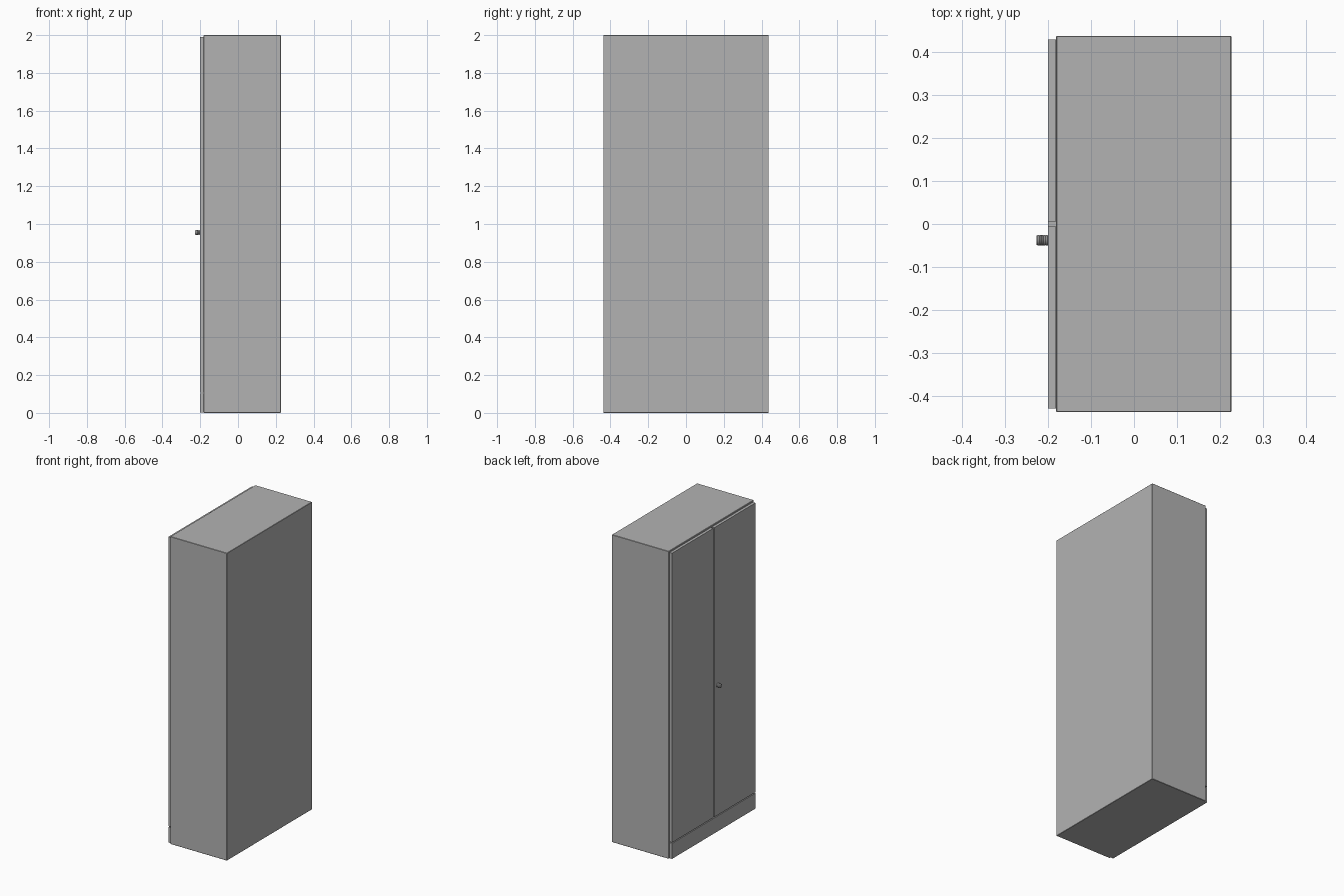
import bpy, bmesh, math
from mathutils import Matrix

old = bpy.data.objects.get("Cube")
if old:
    bpy.data.objects.remove(old, do_unlink=True)


def make_material(name, rgb):
    m = bpy.data.materials.new(name)
    m.use_nodes = True
    m.diffuse_color = (*rgb, 1)
    m.node_tree.nodes["Principled BSDF"].inputs["Base Color"].default_value = (*rgb, 1)
    return m


grey = make_material("cabinet grey", (0.45, 0.45, 0.45))


def finish(name, bm):
    bmesh.ops.recalc_face_normals(bm, faces=bm.faces)
    me = bpy.data.meshes.new(name)
    bm.to_mesh(me)
    bm.free()
    me.materials.append(grey)
    ob = bpy.data.objects.new(name, me)
    bpy.context.collection.objects.link(ob)
    return ob


def box(name, x, y, z, bevel=0.0):
    """Box from (min, max) ranges, with optional small edge bevel."""
    bm = bmesh.new()
    size = [r[1] - r[0] for r in (x, y, z)]
    mid = [(r[0] + r[1]) / 2 for r in (x, y, z)]
    bmesh.ops.create_cube(bm, size=1, matrix=Matrix.Translation(mid) @ Matrix.Diagonal((*size, 1)))
    ob = finish(name, bm)
    if bevel:
        mod = ob.modifiers.new("edge", "BEVEL")
        mod.width = bevel
        mod.segments = 1
    return ob


BACK, FACE, DOOR = 0.2267, -0.1814, -0.2

# Carcass
box("carcass", (FACE, BACK), (-0.4375, 0.4375), (0, 2), 0.002)

# Two doors and the base panel, with a small reveal round each
for name, y in (("right_door", (-0.4285, -0.005)), ("left_door", (0.005, 0.4285))):
    box(name, (DOOR, FACE - 0.001), y, (0.108, 1.99))
box("base_panel", (DOOR, FACE + 0.001), (-0.4285, 0.4285), (0.002, 0.102))

# Round ridged knob, turned about the x axis
ridges = [(0.0, 0.0105)]
for i in range(5):
    a = 0.001 + i * 0.005
    ridges += [(a, 0.0125), (a + 0.003, 0.0125), (a + 0.004, 0.0112)]
ridges.append((0.0267, 0.0105))
bm = bmesh.new()
N = 24
rings = []
for d, r in ridges:
    rings.append([bm.verts.new((DOOR - d,
                                -0.038 + r * math.cos(math.tau * k / N),
                                0.955 + r * math.sin(math.tau * k / N))) for k in range(N)])
for a, b in zip(rings, rings[1:]):
    for k in range(N):
        bm.faces.new((a[k], a[(k + 1) % N], b[(k + 1) % N], b[k]))
bm.faces.new(rings[0])
bm.faces.new(rings[-1])
knob = finish("door_knob", bm)
bpy.context.view_layer.objects.active = knob
knob.select_set(True)
bpy.ops.object.shade_smooth_by_angle(angle=math.radians(30))
